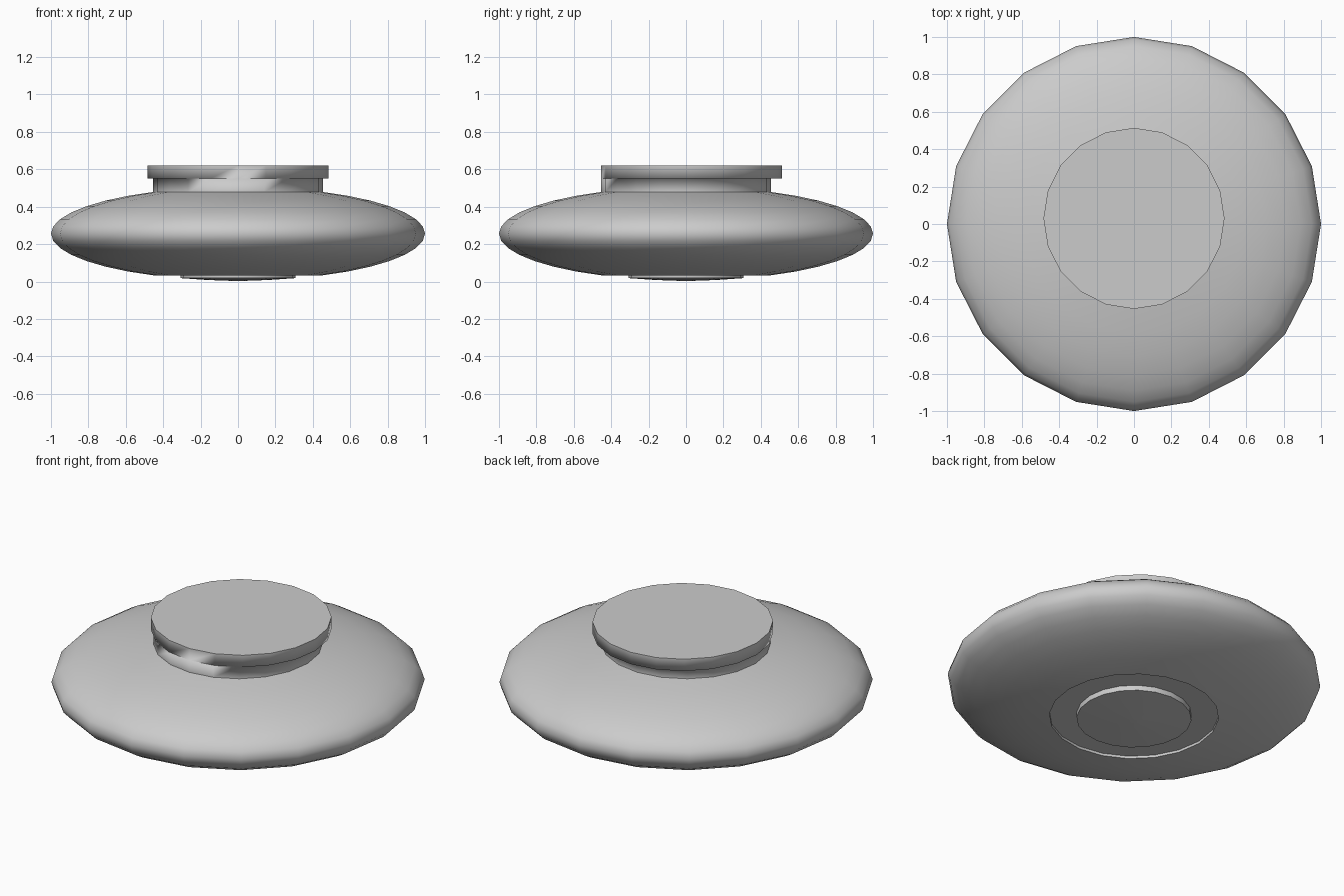
import bpy
import bmesh
from math import cos, sin, pi, radians

cube = bpy.data.objects.get("Cube")
if cube:
    bpy.data.objects.remove(cube)

SIDES = 20
MID_Z = 0.256      # height of the widest ring
HALF_HEIGHT = 0.25

grey = bpy.data.materials.new("light_grey")
grey.use_nodes = True
grey.diffuse_color = (0.6, 0.6, 0.6, 1)
grey.node_tree.nodes["Principled BSDF"].inputs["Base Color"].default_value = (0.6, 0.6, 0.6, 1)


def loft(name, rings, sharp=(), cap_start=True, cap_end=True):
    """Skin rings of (radius, z, y offset) from bottom to top."""
    bm = bmesh.new()
    loops = []
    for radius, z, y in rings:
        angles = [2 * pi * i / SIDES for i in range(SIDES)]
        loops.append([bm.verts.new((radius * cos(a), radius * sin(a) + y, z)) for a in angles])
    for low, high in zip(loops, loops[1:]):
        for i in range(SIDES):
            j = (i + 1) % SIDES
            bm.faces.new((low[i], low[j], high[j], high[i])).smooth = True
    if cap_start:
        bm.faces.new(loops[0][::-1])
    if cap_end:
        bm.faces.new(loops[-1])
    for k in sharp:
        for i in range(SIDES):
            edge = bm.edges.get((loops[k][i], loops[k][(i + 1) % SIDES]))
            edge.smooth = False
    mesh = bpy.data.meshes.new(name)
    bm.to_mesh(mesh)
    bm.free()
    mesh.materials.append(grey)
    obj = bpy.data.objects.new(name, mesh)
    bpy.context.collection.objects.link(obj)
    return obj


# Flattened round body, with a shallow recess underneath
body = [(cos(radians(9 * i)), MID_Z + HALF_HEIGHT * sin(radians(9 * i)), 0) for i in range(-7, 8)]
rim = body[0]
loft("body", [(rim[0], rim[1] + 0.015, 0)] + body, sharp=(0, 1, len(body)))

# Neck flaring into a lid that is shifted towards the back
loft("neck_and_lid",
     [(0.454, body[-1][1], 0), (0.454, 0.55, 0), (0.484, 0.55, 0.03), (0.484, 0.62, 0.03)],
     sharp=(0, 3), cap_start=False)

# Slightly domed foot plate in the recess
loft("foot_plate", [(0.02, 0.003, 0), (0.16, 0.008, 0), (0.308, 0.018, 0), (0.308, 0.048, 0)],
     sharp=(2, 3))
